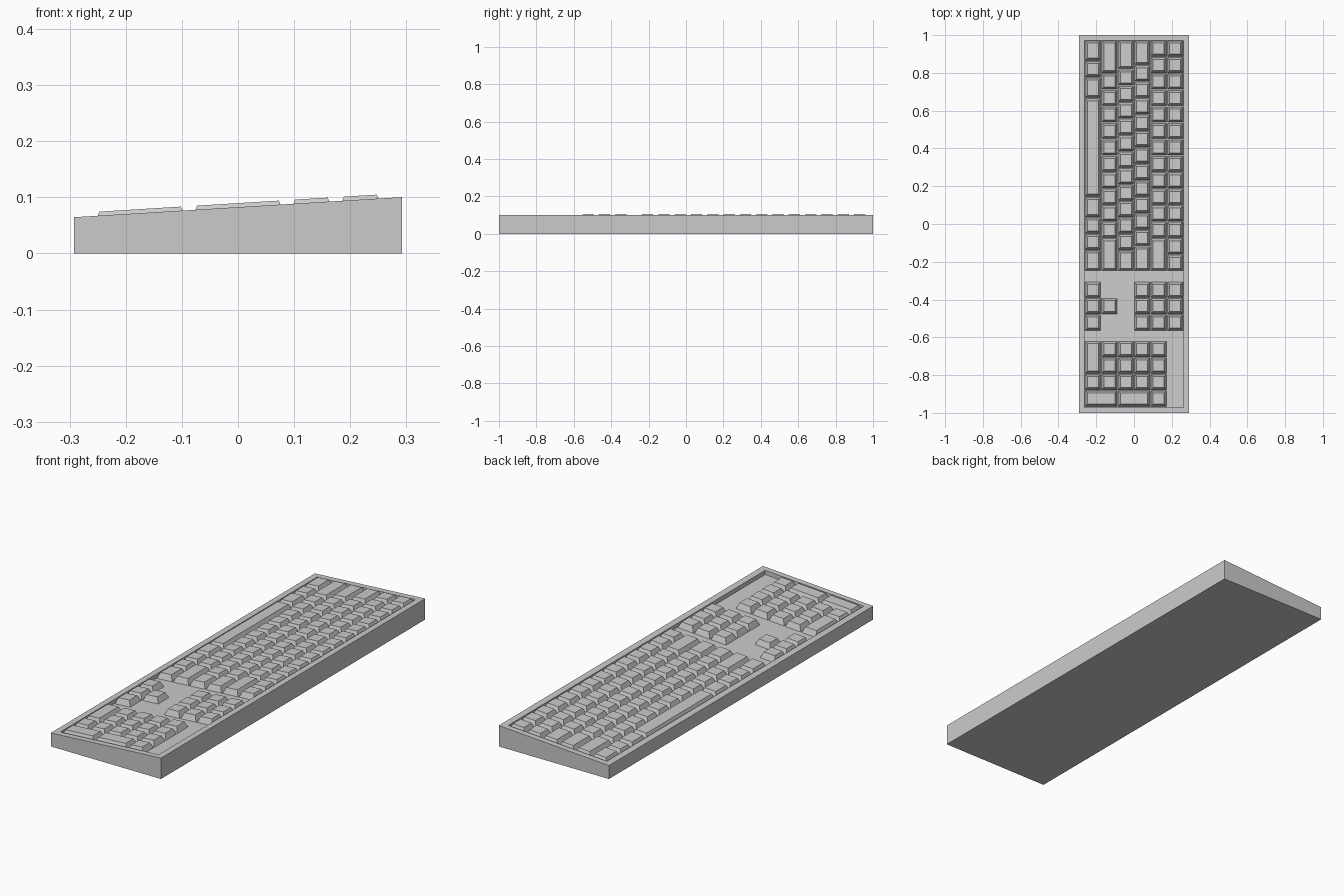
import bpy, bmesh

if "Cube" in bpy.data.objects:
    bpy.data.objects.remove(bpy.data.objects["Cube"])

HX, HY = 0.292, 1.0          # case half sizes
RX, RY = 0.261, 0.972        # recess half sizes
DEPTH, RISE = 0.02, 0.0072   # recess depth, key height above the rim
U = 0.0872                   # key pitch
GAP, INSET = 0.003, 0.0115   # clearance around a key, taper of its top


def rim(x):
    """Height of the sloping top surface."""
    return 0.0825 + 0.0612 * x


def finish(name, bm):
    bmesh.ops.recalc_face_normals(bm, faces=bm.faces)
    mesh = bpy.data.meshes.new(name)
    bm.to_mesh(mesh)
    bm.free()
    ob = bpy.data.objects.new(name, mesh)
    bpy.context.collection.objects.link(ob)
    return ob


def ring(bm, x0, x1, y0, y1, z):
    return [bm.verts.new((x, y, z(x)))
            for x, y in ((x0, y0), (x1, y0), (x1, y1), (x0, y1))]


def bridge(bm, a, b):
    for i in range(4):
        j = (i + 1) % 4
        bm.faces.new((a[i], a[j], b[j], b[i]))


# Wedge case with a sunken key bed
bm = bmesh.new()
rings = [ring(bm, -HX, HX, -HY, HY, lambda x: 0.0),
         ring(bm, -HX, HX, -HY, HY, rim),
         ring(bm, -RX, RX, -RY, RY, rim),
         ring(bm, -RX, RX, -RY, RY, lambda x: rim(x) - DEPTH)]
for a, b in zip(rings, rings[1:]):
    bridge(bm, a, b)
bm.faces.new(rings[0])
bm.faces.new(rings[-1])
finish("case", bm)


def key(bm, row, start, width=1, rows=1):
    """Tapered key; row counts along +x, start and width run along -y."""
    x0 = (row - 3) * U + GAP
    x1 = (row - 3 + rows) * U - GAP
    y1 = RY - start * U - GAP
    y0 = RY - (start + width) * U + GAP
    base = ring(bm, x0, x1, y0, y1, lambda x: rim(x) - DEPTH)
    top = ring(bm, x0 + INSET, x1 - INSET, y0 + INSET, y1 - INSET,
               lambda x: rim(x) + RISE)
    bridge(bm, base, top)
    bm.faces.new(base)
    bm.faces.new(top)


# Main block: key widths per row, each row 14 units long
main_rows = [[1.25, 1, 1.25, 6, 1.25, 1, 1, 1.25],
             [2] + [1] * 10 + [2],
             [1.75] + [1] * 11 + [1.25],
             [1.5] + [1] * 11 + [1.5],
             [1] * 12 + [2],
             [1] * 14]
bm = bmesh.new()
for row, widths in enumerate(main_rows):
    pos = 0
    for w in widths:
        key(bm, row, pos, w)
        pos += w
finish("main_keys", bm)

# Arrow keys and the navigation block
NAV = 14.64
bm = bmesh.new()
for i in range(3):
    key(bm, 0, NAV + i)
key(bm, 1, NAV + 1)
finish("arrow_keys", bm)

bm = bmesh.new()
for row in (3, 4, 5):
    for i in range(3):
        key(bm, row, NAV + i)
finish("navigation_keys", bm)

# Number pad with three double-size keys
PAD = 18.25
bm = bmesh.new()
key(bm, 0, PAD, 2)
key(bm, 0, PAD + 2)
for row in (1, 2, 3):
    for i in range(3):
        key(bm, row, PAD + i)
for i in range(4):
    key(bm, 4, PAD + i)
key(bm, 0, PAD + 3, rows=2)
key(bm, 2, PAD + 3, rows=2)
finish("number_pad_keys", bm)
